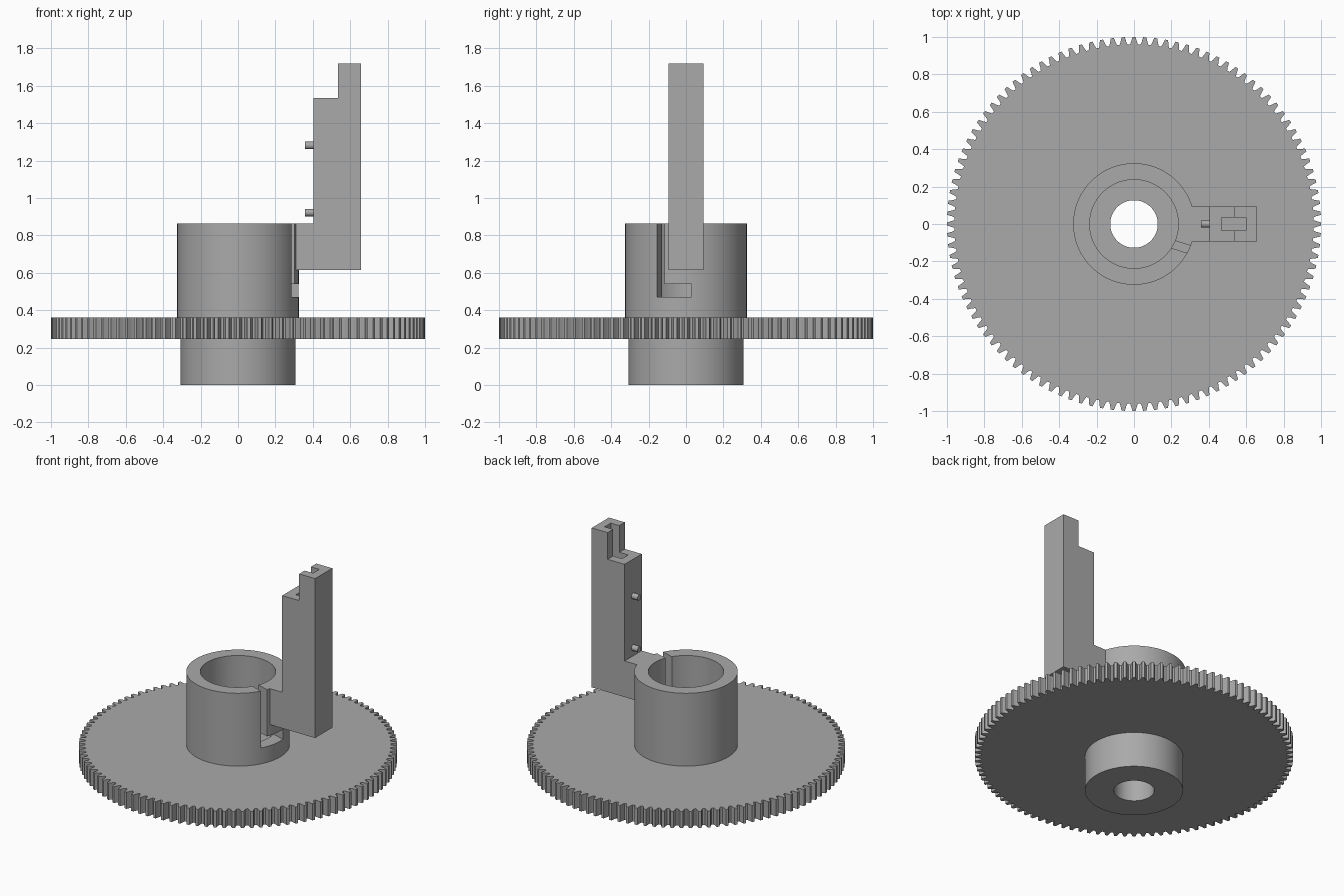
import bpy, bmesh, math
from mathutils import Matrix, Vector

if "Cube" in bpy.data.objects:
    bpy.data.objects.remove(bpy.data.objects["Cube"])

grey = bpy.data.materials.new("plain_grey")
grey.use_nodes = True
GREY = (0.4, 0.4, 0.4, 1)
grey.diffuse_color = GREY
grey.node_tree.nodes["Principled BSDF"].inputs["Base Color"].default_value = GREY


def finish(name, bm):
    bmesh.ops.recalc_face_normals(bm, faces=bm.faces)
    mesh = bpy.data.meshes.new(name)
    bm.to_mesh(mesh)
    bm.free()
    mesh.materials.append(grey)
    obj = bpy.data.objects.new(name, mesh)
    bpy.context.collection.objects.link(obj)
    return obj


def box(name, lo, hi, turn=0.0):
    lo, hi = Vector(lo), Vector(hi)
    bm = bmesh.new()
    bmesh.ops.create_cube(bm, size=1)
    bmesh.ops.scale(bm, vec=hi - lo, verts=bm.verts)
    bmesh.ops.translate(bm, vec=(lo + hi) / 2, verts=bm.verts)
    bmesh.ops.rotate(bm, cent=(0, 0, 0), matrix=Matrix.Rotation(turn, 3, 'Z'), verts=bm.verts)
    return finish(name, bm)


def cut(target, cutter):
    mod = target.modifiers.new(cutter.name, 'BOOLEAN')
    mod.operation = 'DIFFERENCE'
    mod.solver = 'EXACT'
    mod.object = cutter
    cutter.hide_render = True
    cutter.hide_set(True)


def smooth(obj):
    bpy.ops.object.select_all(action='DESELECT')
    obj.select_set(True)
    bpy.context.view_layer.objects.active = obj
    bpy.ops.object.shade_smooth_by_angle(angle=math.radians(30))


# Toothed wheel, a ring whose inner edge is buried in the hub wall
TEETH, ROOT, TIP, INNER = 108, 0.96, 1.0, 0.28
pitch = 2 * math.pi / TEETH
tooth = [(-0.38, ROOT), (-0.27, 0.975), (-0.15, TIP), (0.15, TIP), (0.27, 0.975), (0.38, ROOT)]
bm = bmesh.new()
rings = []
for z, inside in ((0.245, True), (0.245, False), (0.36, False), (0.36, True)):
    ring = []
    for i in range(TEETH):
        for offset, radius in tooth:
            a = (i + offset) * pitch + math.pi / 2
            r = INNER if inside else radius
            ring.append(bm.verts.new((r * math.cos(a), r * math.sin(a), z)))
    rings.append(ring)
count = len(rings[0])
for k in range(4):
    a, b = rings[k], rings[(k + 1) % 4]
    for i in range(count):
        j = (i + 1) % count
        bm.faces.new((a[i], a[j], b[j], b[i]))
finish("gear_wheel", bm)

# Hub turned from one profile: boss below, open cup above, bore through
profile = [(0.127, 0), (0.308, 0), (0.308, 0.3), (0.325, 0.3),
           (0.325, 0.865), (0.237, 0.865), (0.237, 0.36), (0.127, 0.36)]
bm = bmesh.new()
verts = [bm.verts.new((r, 0, z)) for r, z in profile]
edges = [bm.edges.new((verts[i - 1], verts[i])) for i in range(len(verts))]
bmesh.ops.spin(bm, geom=verts + edges, cent=(0, 0, 0), axis=(0, 0, 1),
               angle=2 * math.pi, steps=96, use_merge=True)
bmesh.ops.remove_doubles(bm, verts=bm.verts, dist=0.0001)
hub = finish("hub", bm)

# L-shaped relief slot in the cup wall
turn = math.radians(-17.4)
cut(hub, box("slit_cutter", (0.14, -0.063, 0.47), (0.45, -0.02, 0.95), turn))
cut(hub, box("window_cutter", (0.14, -0.063, 0.47), (0.45, 0.125, 0.54), turn))
smooth(hub)

# Stepped arm standing off the cup wall
outline = [(0.27, 0.615), (0.657, 0.615), (0.657, 1.72), (0.535, 1.72),
           (0.535, 1.535), (0.405, 1.535), (0.405, 0.865), (0.27, 0.865)]
bm = bmesh.new()
face = bm.faces.new([bm.verts.new((x, -0.094, z)) for x, z in outline])
side = bmesh.ops.extrude_face_region(bm, geom=[face])["geom"]
bmesh.ops.translate(bm, vec=(0, 0.188, 0),
                    verts=[v for v in side if isinstance(v, bmesh.types.BMVert)])
arm = finish("arm", bm)
cut(arm, box("arm_socket_cutter", (0.467, -0.034, 1.2), (0.6, 0.034, 1.9)))

# Locating pins on the inner face of the arm
for label, z in (("lower", 0.922), ("upper", 1.281)):
    bm = bmesh.new()
    bmesh.ops.create_cone(bm, cap_ends=True, segments=24, radius1=0.02, radius2=0.02, depth=0.07,
                          matrix=Matrix.Translation((0.393, 0, z)) @ Matrix.Rotation(math.pi / 2, 4, 'Y'))
    smooth(finish(label + "_pin", bm))
